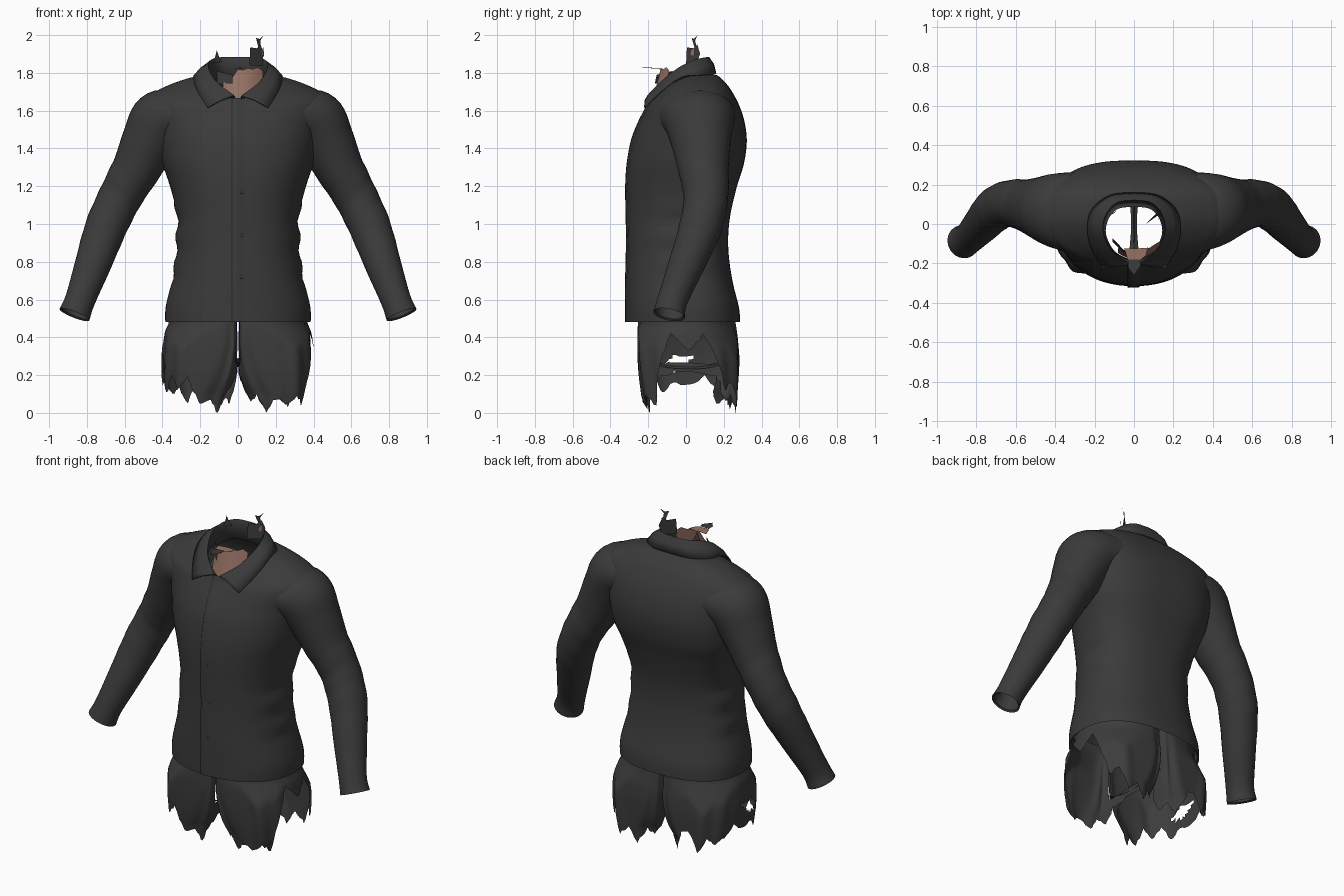
import bpy, bmesh, math, random
from mathutils import Vector

if "Cube" in bpy.data.objects:
    bpy.data.objects.remove(bpy.data.objects["Cube"])

random.seed(4)


def material(name, rgb):
    m = bpy.data.materials.new(name)
    m.diffuse_color = (*rgb, 1)
    m.use_nodes = True
    m.node_tree.nodes["Principled BSDF"].inputs["Base Color"].default_value = m.diffuse_color
    return m


CLOTH = material("charcoal cloth", (0.043, 0.043, 0.043))
SHORTS = material("worn grey cloth", (0.046, 0.046, 0.046))
SEAM = material("dark seam", (0.02, 0.02, 0.02))
SKIN = material("skin", (0.31, 0.17, 0.128))


def spline(pts, k):
    """Catmull-Rom through tuples, k steps per span."""
    out = []
    for i in range(len(pts) - 1):
        p0, p1, p2, p3 = (pts[max(0, min(len(pts) - 1, i + d))] for d in (-1, 0, 1, 2))
        for j in range(k):
            t = j / k
            out.append(tuple(0.5 * (2 * b + (c - a) * t + (2 * a - 5 * b + 4 * c - d) * t * t
                                    + (3 * b - a - 3 * c + d) * t ** 3)
                             for a, b, c, d in zip(p0, p1, p2, p3)))
    return out + [tuple(pts[-1])]


def finish(name, bm, mats, angle=45):
    bmesh.ops.recalc_face_normals(bm, faces=bm.faces)
    me = bpy.data.meshes.new(name)
    bm.to_mesh(me)
    bm.free()
    for m in mats:
        me.materials.append(m)
    ob = bpy.data.objects.new(name, me)
    bpy.context.collection.objects.link(ob)
    bpy.ops.object.select_all(action='DESELECT')
    ob.select_set(True)
    bpy.context.view_layer.objects.active = ob
    bpy.ops.object.shade_smooth_by_angle(angle=math.radians(angle))
    return ob


def loft(name, rings, mats, closed=True, rule=None, angle=45, hole=None):
    bm = bmesh.new()
    rows = [[bm.verts.new(p) for p in r] for r in rings]
    n = len(rows[0])
    for a, b in zip(rows, rows[1:]):
        for i in range(n if closed else n - 1):
            j = (i + 1) % n
            if hole and hole((a[i].co + b[j].co) / 2):
                continue
            f = bm.faces.new((a[i], a[j], b[j], b[i]))
            if rule:
                f.material_index = rule(i)
    return finish(name, bm, mats, angle)


def power(v, n):
    return math.copysign(abs(v) ** (2 / n), v)


def armhole(co):
    return abs(co.x) > .36 and ((co.z - 1.47) / .10) ** 2 + ((co.y - .06) / .10) ** 2 < 1


def inside_body(co):
    return 1.3 < co.z < 1.6 and (abs(co.x) / .40) ** 2.2 + (abs(co.y - .05) / .24) ** 2.2 < .8


# jacket body: z at front / side / back, half width, front y, back y
body = [(.48, .48, .48, .385, -.315, .287), (.56, .56, .56, .383, -.315, .28),
        (.68, .68, .68, .355, -.315, .25), (.80, .80, .80, .332, -.312, .23),
        (.92, .92, .92, .326, -.31, .223), (1.05, 1.05, 1.05, .324, -.312, .235),
        (1.20, 1.20, 1.20, .36, -.314, .27), (1.32, 1.32, 1.32, .40, -.306, .307),
        (1.44, 1.43, 1.44, .42, -.284, .322), (1.53, 1.53, 1.54, .44, -.25, .310),
        (1.585, 1.61, 1.62, .465, -.223, .285), (1.62, 1.685, 1.69, .455, -.205, .25),
        (1.64, 1.738, 1.745, .36, -.195, .212), (1.655, 1.775, 1.787, .25, -.19, .165),
        (1.665, 1.787, 1.795, .17, -.185, .12)]
rows = spline(body, 4)
rings = []
for zf, zs, zb, hw, yf, yb in rows:
    up = max(0, min(1, (zs - 1.0) / .3))
    yc = 0.05 * up
    ring = []
    for i in range(72):
        a = math.tau * i / 72
        c, s = math.cos(a), math.sin(a)
        w = hw
        if .66 < zs < 1.12:      # waist creases, at the flanks only
            w += .007 * math.sin(zs * 42) * c ** 6
        n = 2.4 + .25 * up if s > 0 else 2.15
        y = yc + power(s, n) * ((yb - yc) if s > 0 else (yc - yf))
        z = zs + ((zb if s > 0 else zf) - zs) * abs(s) ** 1.5
        ring.append((power(c, n) * w, y, z))
    rings.append(ring)
lip = [(x * .965, y * .965, z + .012) for x, y, z in rings[0]]
loft("jacket_body", [lip] + rings, [CLOTH], hole=armhole)

# overlapping front placket, with a thin dark outer edge
loft("front_placket",
     [[(-.034, r[4] + .006, r[0] + .002), (-.034, r[4] - .006, r[0] + .002),
       (-.029, r[4] - .008, r[0] + .002), (.01, r[4] - .006, r[0] + .001),
       (.05, r[4] + .006, r[0])] for r in rows],
     [CLOTH, SEAM], closed=False, rule=lambda i: 1 if i < 2 else 0)

# small covered front buttons
for k, z in enumerate((.72, .94, 1.17)):
    r = min(rows, key=lambda q: abs(q[0] - z))
    bm = bmesh.new()
    bmesh.ops.create_uvsphere(bm, u_segments=12, v_segments=6, radius=.010)
    for v in bm.verts:
        v.co = Vector((v.co.x + .02, v.co.y * .3 + r[4] - .004, v.co.z + z))
    finish(f"button_{k + 1}", bm, [CLOTH])

# sleeves: x, y, z, radius, depth radius along the arm
arm = [(.32, .06, 1.58, .13, .205), (.40, .07, 1.543, .17, .188), (.468, .08, 1.435, .150, .160),
       (.535, .092, 1.30, .129, .136), (.625, .105, 1.14, .115, .118), (.70, .075, .98, .11, .112),
       (.77, 0, .78, .095, .095), (.835, -.07, .60, .080, .080), (.866, -.09, .52, .085, .085)]
path = spline(arm, 6)
for side, s in (("left", -1), ("right", 1)):
    rings = []
    for i, p in enumerate(path):
        q0, q1 = path[max(0, i - 1)], path[min(len(path) - 1, i + 1)]
        t = (Vector(q1[:3]) - Vector(q0[:3])).normalized()
        u = t.cross(Vector((0, 1, 0))).normalized()
        v = u.cross(t)
        ring = []
        for k in range(32):
            a = math.tau * k / 32
            crease = 1 + (.012 * math.sin(i * 1.5 + 2 * math.cos(a)) if 18 < i < 34 else 0)
            co = Vector(p[:3]) + crease * (u * math.cos(a) * p[3] + v * math.sin(a) * p[4])
            ring.append((co.x * s, co.y, co.z))
        rings.append(ring)
    # turned-in cuff
    mid = Vector((path[-1][0] * s, path[-1][1], path[-1][2]))
    up = Vector((path[-6][0] * s, path[-6][1], path[-6][2])) - mid
    for f in (.12, 1.0):
        rings.append([tuple(mid + (Vector(c) - mid) * .87 + up * f) for c in rings[len(path) - 1]])
    loft(side + "_sleeve", rings, [CLOTH], hole=inside_body)

# folded collar: half lines from back centre to front
stand = [(0, .09, 1.78), (.08, .08, 1.775), (.13, .03, 1.76), (.145, -.05, 1.73),
         (.10, -.14, 1.69), (.015, -.185, 1.66)]
fold = [(0, .122, 1.882), (.09, .108, 1.88), (.145, .045, 1.866), (.158, -.04, 1.825),
        (.115, -.135, 1.75), (.02, -.205, 1.678)]
edge = [(0, .158, 1.797), (.12, .145, 1.793), (.212, .075, 1.787), (.235, -.02, 1.778),
        (.217, -.12, 1.71), (.16, -.220, 1.615)]
lines = [spline(stand, 5), spline(fold, 5), None, spline(edge, 5)]
lines[2] = [((a[0] + b[0]) * .5 * 1.02, (a[1] + b[1]) * .5 + (.005 if a[1] > 0 else -.004),
             (a[2] + b[2]) * .5 + .007) for a, b in zip(lines[1], lines[3])]
full = [[(-x, y, z) for x, y, z in l[:0:-1]] + l for l in lines]
collar = loft("collar", full, [CLOTH], closed=False, angle=60)
mod = collar.modifiers.new("thickness", 'SOLIDIFY')
mod.thickness = .006
mod.offset = 0

# torn shorts: z, inner x, outer x, front y, back y
leg = [(.60, 0, .34, -.235, .235), (.46, 0, .38, -.255, .262), (.30, 0, .405, -.255, .278),
       (.15, .008, .40, -.242, .275), (0, .035, .375, -.215, .265)]
profile = spline(leg, 10)
HEMS = {  # hem heights every 15 degrees: outside, back, inside, front
    "right": [.33, .42, .28, .12, .16, .03, .09, .0, .10, .06, .14, .20,
              .22, .20, .18, .06, .10, .02, .07, .05, .09, .04, .26, .42],
    "left": [.15, .20, .13, .10, .14, .05, .17, .10, .02, .08, .05, .20,
             .22, .20, .18, .12, .0, .07, .05, .19, .13, .20, .11, .16]}
COLS, STEPS = 96, 24


def tear(co):
    """Ragged hole outside the left leg, and the open space between the legs."""
    d = abs(co.y + .06) / .09 + abs(co.z - .265 - .3 * (co.y + .06)) / .045
    return (co.x < -.25 and d < 1) or (abs(co.x) < .012 and abs(co.y) < .21 and co.z > .26)


for side, s in (("left", -1), ("right", 1)):
    hems = HEMS[side]
    cols = []
    for i in range(COLS):
        g = i * 24 / COLS
        k = int(g)
        h = hems[k] + (hems[(k + 1) % 24] - hems[k]) * (g - k)
        if g != k:
            h = max(.004, h + random.uniform(-.012, .012))
        a = math.tau * i / COLS
        c, sn = math.cos(a), math.sin(a)
        col = []
        for j in range(STEPS + 1):
            z = .60 + (h - .60) * j / STEPS
            _, xi, xo, yf, yb = profile[min(range(len(profile)),
                                            key=lambda q: abs(profile[q][0] - z))]
            n = 2.4 if c > 0 else 2.4 + 5 * max(0, min(1, (z - .1) / .25))
            drape = min(1, (.60 - z) / .3)
            ripple = 1 + drape * (.022 * math.sin(a * 11 + z * 4) + .015 * math.sin(a * 5 + 1))
            if abs(c) > .93:
                ripple = min(1, ripple)
            rx = 1 if c < 0 else ripple
            x = max(.0, (xi + xo) / 2 + power(c, n) * (xo - xi) / 2 * rx)
            y = (yf + yb) / 2 + power(sn, n) * (yb - yf) / 2 * ripple
            # keep the waist inside the jacket hem
            size = ((x / .368) ** 2.15 + (abs(y) / .272) ** 2.15) ** (1 / 2.15)
            fit = min(1, (1 + max(0, .47 - z) * 1.4) / max(size, .01))
            col.append((x * fit * s, y * fit, z))
        cols.append(col)
    loft(side + "_shorts_leg", list(zip(*cols)), [SHORTS], hole=tear)

# narrow crotch joining the legs from front to back
loft("crotch", [[(w * k, y, z - .012 * abs(k)) for k in (-1, 0, 1)] for w, y, z in spline(
    [(.03, -.22, .29), (.022, -.12, .255), (.014, 0, .245), (.022, .12, .25), (.03, .22, .28)], 4)],
    [SHORTS], closed=False)

# skin of the throat, with a ragged top
tops = [1.74, 1.77, 1.78, 1.82, 1.815, 1.825, 1.82, 1.83, 1.81]
grid = []
for j in range(7):
    line = []
    for i, top in enumerate(tops):
        x = -.08 + i * .0265
        z = 1.64 + (top - 1.64) * j / 6
        line.append((x, -.18 + (z - 1.64) * .25 + 3.6 * (x - .015) ** 2, z))
    grid.append(line)
loft("throat_skin", grid, [SKIN], closed=False)


def scrap(name, pts, mat):
    """One flat torn piece."""
    bm = bmesh.new()
    bm.faces.new([bm.verts.new(p) for p in pts])
    finish(name, bm, [mat])


# torn scraps around the neck
scrap("neck_scrap_right", [(.06, .0, 1.84), (.13, .05, 1.84), (.135, .075, 1.90), (.12, .06, 1.95),
                           (.10, .04, 1.93), (.065, .005, 1.935)], SHORTS)
scrap("neck_scrap_tip", [(.108, .045, 1.935), (.12, .055, 1.94), (.118, .048, 1.97), (.135, .06, 2.0),
                         (.115, .042, 1.98), (.095, .03, 1.985)], SHORTS)
scrap("neck_scrap_skin", [(.12, .02, 1.89), (.138, .045, 1.89), (.135, .045, 1.935), (.122, .025, 1.92)], SKIN)
scrap("neck_scrap_left", [(-.13, .04, 1.85), (-.085, .07, 1.86), (-.10, .055, 1.885),
                          (-.112, .05, 1.92)], SHORTS)
scrap("throat_skin_flap", [(-.05, -.125, 1.819), (.0, -.125, 1.824), (.07, -.12, 1.824), (.06, -.16, 1.823),
                           (.03, -.185, 1.822), (-.03, -.185, 1.82)], SKIN)
scrap("throat_scrap", [(-.03, -.18, 1.826), (.03, -.18, 1.828), (.035, -.21, 1.828), (0, -.26, 1.826),
                       (-.03, -.22, 1.826)], SHORTS)
scrap("throat_scrap_side", [(-.11, -.09, 1.74), (-.03, -.165, 1.745), (-.03, -.155, 1.79),
                            (-.11, -.07, 1.81)], SHORTS)
